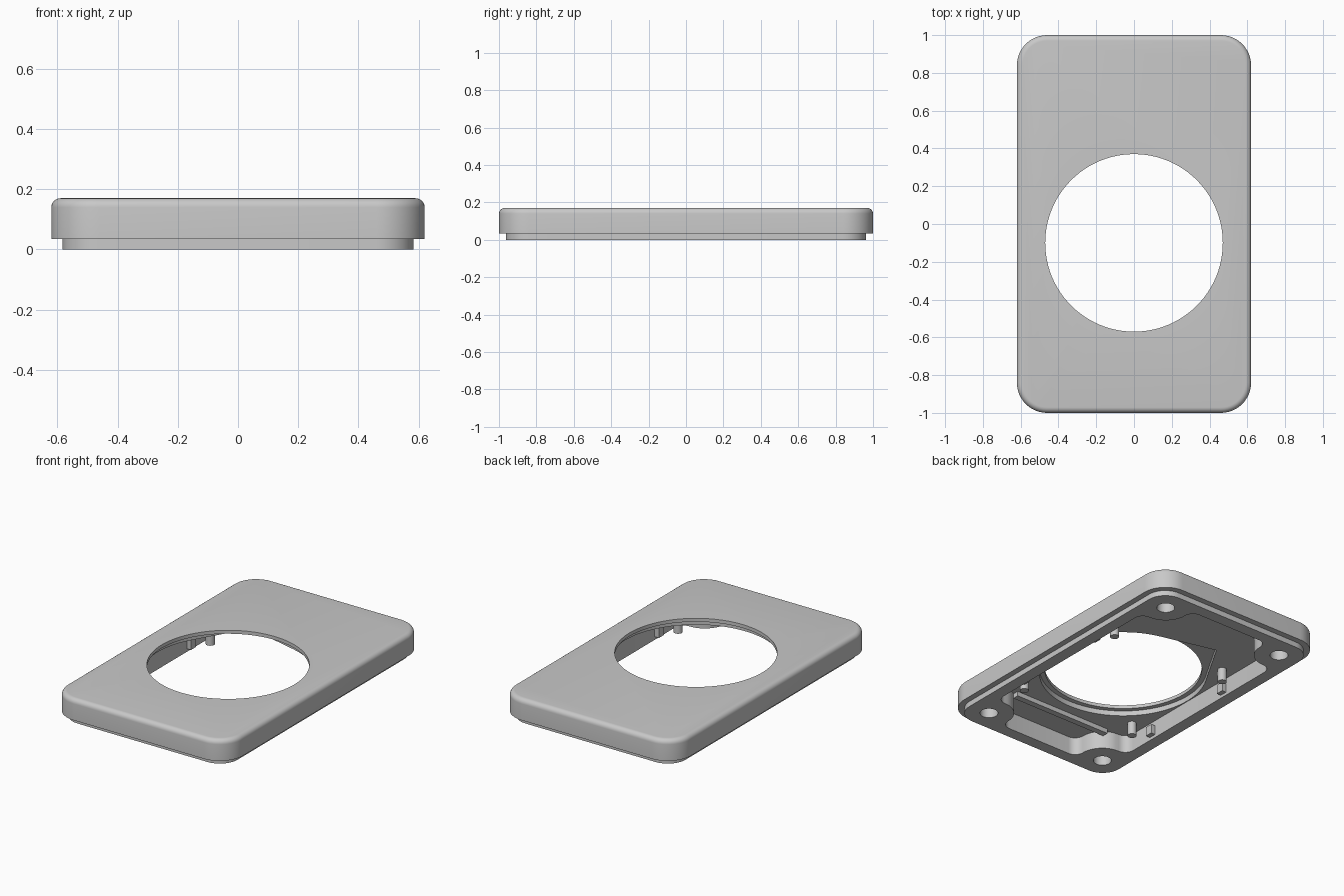
import bpy, bmesh
from math import pi, cos, sin, atan2, acos, hypot, sqrt

if "Cube" in bpy.data.objects:
    bpy.data.objects.remove(bpy.data.objects["Cube"])

grey = bpy.data.materials.new("plain grey")
grey.use_nodes = True
color = (0.58, 0.58, 0.58, 1)
grey.diffuse_color = color
grey.node_tree.nodes["Principled BSDF"].inputs["Base Color"].default_value = color

HEIGHT, CEILING, LEDGE = 0.17, 0.115, 0.148
HOLE_Y, HOLE_R = -0.1, 0.47


def arc(cx, cy, r, a0, a1, n):
    return [(cx + r * cos(a0 + (a1 - a0) * i / n),
             cy + r * sin(a0 + (a1 - a0) * i / n)) for i in range(n + 1)]


def circle(cx, cy, r, n):
    return arc(cx, cy, r, 0, 2 * pi, n)[:-1]


def four_way(quad):
    """Mirror a first-quadrant outline into a closed loop."""
    half = quad + [(-x, y) for x, y in reversed(quad)]
    return half + [(x, -y) for x, y in reversed(half)]


def rounded(hx, hy, r):
    return four_way(arc(hx - r, hy - r, r, 0, pi / 2, 12))


def loft(name, rings):
    """Solid through a stack of (outline, z) rings of equal length."""
    bm = bmesh.new()
    loops = [[bm.verts.new((x, y, z)) for x, y in pts] for pts, z in rings]
    for low, high in zip(loops, loops[1:]):
        n = len(low)
        for i in range(n):
            j = (i + 1) % n
            bm.faces.new((low[i], low[j], high[j], high[i]))
    bm.faces.new(loops[0][::-1])
    bm.faces.new(loops[-1])
    bmesh.ops.recalc_face_normals(bm, faces=bm.faces)
    mesh = bpy.data.meshes.new(name)
    bm.to_mesh(mesh)
    bm.free()
    mesh.materials.append(grey)
    ob = bpy.data.objects.new(name, mesh)
    bpy.context.collection.objects.link(ob)
    return ob


def prism(name, pts, z0, z1):
    return loft(name, [(pts, z0), (pts, z1)])


def box(name, x0, x1, y0, y1, z0, z1):
    return prism(name, [(x0, y0), (x1, y0), (x1, y1), (x0, y1)], z0, z1)


def select(ob):
    bpy.ops.object.select_all(action="DESELECT")
    ob.select_set(True)
    bpy.context.view_layer.objects.active = ob


def smooth(ob):
    select(ob)
    bpy.ops.object.shade_smooth_by_angle(angle=0.55)


def cut(ob, cutter):
    cutter.hide_render = True
    mod = ob.modifiers.new("cut", "BOOLEAN")
    mod.operation, mod.solver, mod.object = "DIFFERENCE", "EXACT", cutter
    select(ob)
    bpy.ops.object.modifier_apply(modifier=mod.name)
    bpy.data.objects.remove(cutter)


# Cover body: stepped lower lip and rounded top edge
EDGE = 0.03
lip = rounded(0.583, 0.962, 0.125)
rings = [(lip, 0), (lip, 0.035), (rounded(0.62, 1, 0.16), 0.035)]
for i in range(7):
    a = pi / 2 * i / 6
    d = EDGE * (1 - cos(a))
    rings.append((rounded(0.62 - d, 1 - d, 0.16 - d), HEIGHT - EDGE + EDGE * sin(a)))
cover = loft("cover", rings)

# Underside pocket that flows around the four screw bosses
WX, WY, SX, SY, BOSS, FIL = 0.505, 0.885, 0.442, 0.822, 0.15, 0.06
reach = BOSS + FIL
fx, fy = WX - FIL, WY - FIL
ay = SY - sqrt(reach ** 2 - (fx - SX) ** 2)
ax = SX - sqrt(reach ** 2 - (fy - SY) ** 2)
quad = (arc(fx, ay, FIL, 0, pi / 2, 8)
        + arc(SX, SY, BOSS, 1.5 * pi, pi, 12)[1:-1]
        + arc(ax, fy, FIL, 0, pi / 2, 8))
cut(cover, prism("pocket_cutter", four_way(quad), -0.1, CEILING))

# Teardrop recess around the opening
px, py, R = -0.245, 0.475, 0.5
a = atan2(py - HOLE_Y, px)
b = acos(R / hypot(px, py - HOLE_Y))
drop = arc(0, HOLE_Y, R, a + b, a - b + 2 * pi, 80) + [(px, py)]
cut(cover, prism("recess_cutter", drop, CEILING - 0.03, LEDGE))

# Round opening through the face
cut(cover, prism("opening_cutter", circle(0, HOLE_Y, HOLE_R, 96), -0.1, 0.3))

# Blind screw holes
for sx in (-1, 1):
    for sy in (-1, 1):
        cut(cover, prism("screw_cutter", circle(sx * SX, sy * SY, 0.054, 32), -0.1, 0.11))
smooth(cover)

# Locating pins and wall clips around the opening
for sx, side in ((-1, "right"), (1, "left")):
    for sy, end in ((-1, "front"), (1, "back")):
        pin = prism(f"pin_{end}_{side}",
                    circle(sx * 0.42, HOLE_Y + sy * 0.42, 0.027, 24), 0.03, CEILING + 0.01)
        smooth(pin)
        y = HOLE_Y + sy * 0.33
        xs = sorted((sx * 0.475, sx * 0.515))
        box(f"clip_{end}_{side}", *xs, y - 0.025, y + 0.025, 0.02, 0.08)

# Straight rib across the front end
box("rib", -0.35, 0.35, -0.705, -0.665, 0.085, CEILING + 0.005)
